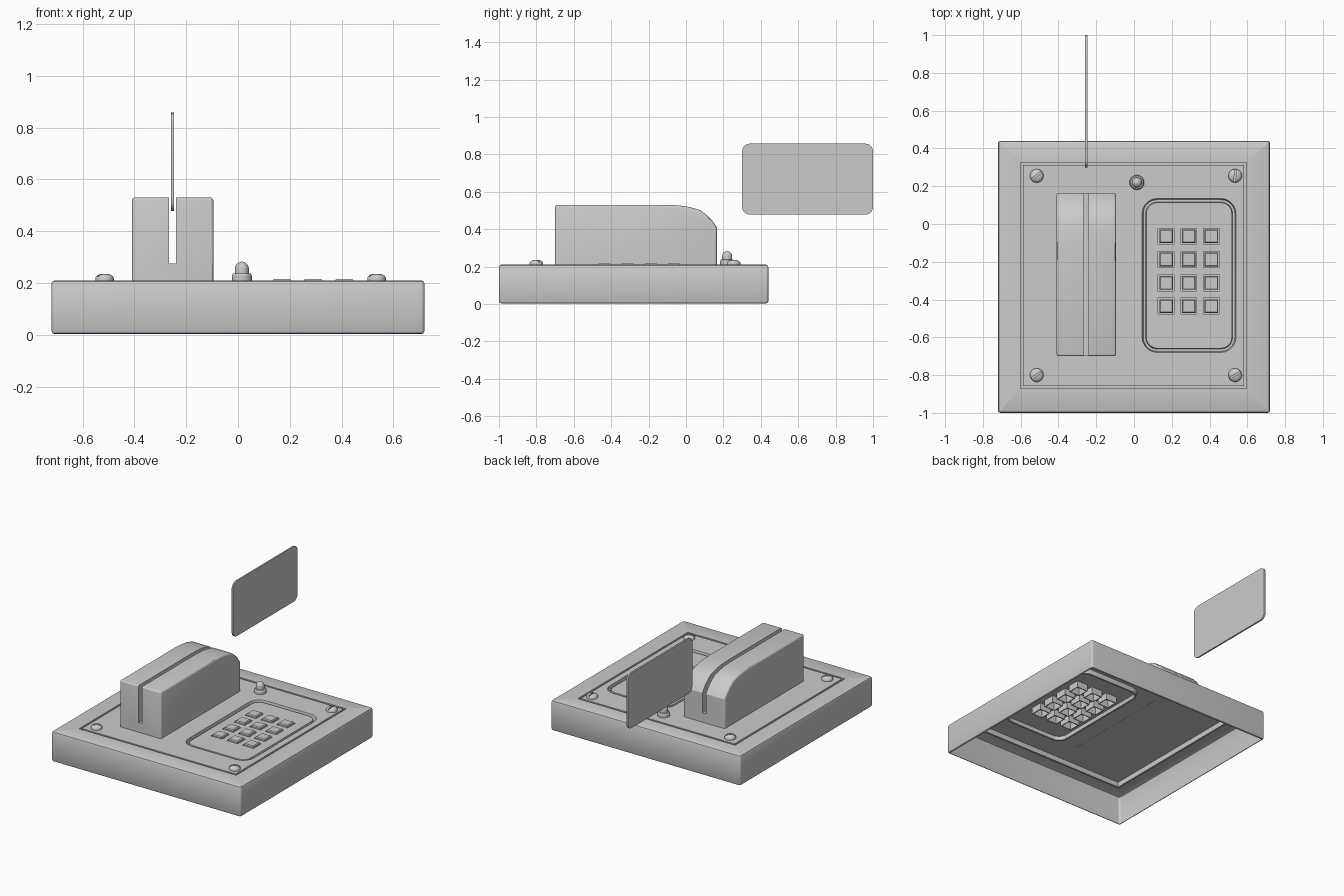
import bpy, bmesh, math
from mathutils import Matrix, Vector

if "Cube" in bpy.data.objects:
    bpy.data.objects.remove(bpy.data.objects["Cube"])


def finish(bm, name, smooth=True):
    me = bpy.data.meshes.new(name)
    bm.to_mesh(me)
    bm.free()
    ob = bpy.data.objects.new(name, me)
    bpy.context.collection.objects.link(ob)
    bpy.ops.object.select_all(action='DESELECT')
    bpy.context.view_layer.objects.active = ob
    ob.select_set(True)
    if smooth:
        bpy.ops.object.shade_smooth_by_angle(angle=math.radians(30))
    return ob


def rect_points(rect, r=0, inset=0, n=5):
    """Counter-clockwise rectangle (x0, x1, y0, y1), optionally rounded."""
    x0, x1, y0, y1 = rect
    x0, x1, y0, y1 = x0 + inset, x1 - inset, y0 + inset, y1 - inset
    if r == 0:
        return [(x0, y0), (x1, y0), (x1, y1), (x0, y1)]
    r = max(r - inset, 0.003)
    centres = [(x1 - r, y0 + r, -90), (x1 - r, y1 - r, 0),
               (x0 + r, y1 - r, 90), (x0 + r, y0 + r, 180)]
    return [(cx + r * math.cos(math.radians(a + 90 * i / n)),
             cy + r * math.sin(math.radians(a + 90 * i / n)))
            for cx, cy, a in centres for i in range(n + 1)]


def add_loop(bm, pts, z):
    return [bm.verts.new((x, y, z)) for x, y in pts]


def loft(bm, loops):
    for a, b in zip(loops, loops[1:]):
        for i in range(len(a)):
            j = (i + 1) % len(a)
            bm.faces.new((a[i], a[j], b[j], b[i]))


def sheet(bm, rect, profile, r=0, holes=(), hole_r=0):
    """Sweep an (inset, z) profile around a rectangle, then fill the middle around holes."""
    loops = [add_loop(bm, rect_points(rect, r, i), z) for i, z in profile]
    loft(bm, loops)
    if not holes:
        bm.faces.new(loops[-1])
        return
    rings = [loops[-1]] + [add_loop(bm, rect_points(h, hole_r), profile[-1][1]) for h in holes]
    edges = []
    for ring in rings:
        for a, b in zip(ring, ring[1:] + ring[:1]):
            edges.append(bm.edges.get((a, b)) or bm.edges.new((a, b)))
    res = bmesh.ops.triangle_fill(bm, use_beauty=True, edges=edges, normal=(0, 0, 1))
    for f in res["geom"]:
        if isinstance(f, bmesh.types.BMFace):
            f.normal_update()
            if f.normal.z < 0:
                f.normal_flip()


def lathe(bm, profile, n=24, closed=False):
    loops = [add_loop(bm, [(r * math.cos(2 * math.pi * i / n), r * math.sin(2 * math.pi * i / n))
                           for i in range(n)], z) for r, z in profile]
    loft(bm, loops)
    bm.faces.new(loops[-1])
    if closed:
        bm.faces.new(loops[0][::-1])


def cut_box(ob, centre, size):
    bm = bmesh.new()
    bmesh.ops.create_cube(bm, size=1, matrix=Matrix.Translation(centre) @ Matrix.Diagonal((*size, 1)))
    cutter = finish(bm, "cutter", False)
    cutter.hide_render = True
    mod = ob.modifiers.new("slot", 'BOOLEAN')
    mod.operation, mod.object, mod.solver = 'DIFFERENCE', cutter, 'EXACT'
    bpy.ops.object.select_all(action='DESELECT')
    bpy.context.view_layer.objects.active = ob
    ob.select_set(True)
    bpy.ops.object.modifier_apply(modifier="slot")
    bpy.data.objects.remove(cutter)
    bpy.ops.object.shade_smooth_by_angle(angle=math.radians(30))


TOP = 0.21
panel_rect = (-0.60, 0.595, -0.87, 0.325)
pad_rect = (0.043, 0.54, -0.68, 0.135)
K = 0.042
key_rects = [(x - K, x + K, y - K, y + K)
             for x in (0.17, 0.29, 0.41) for y in (-0.065, -0.188, -0.312, -0.435)]

# Open-bottomed housing
bm = bmesh.new()
sheet(bm, (-0.72, 0.72, -1.0, 0.44),
      [(0.012, 0.003), (0.004, 0.006), (0, 0.015), (0, 0.197), (0.004, 0.206), (0.013, TOP)],
      r=0.014, holes=[panel_rect])
finish(bm, "housing")

# Top panel with its surrounding groove
bm = bmesh.new()
sheet(bm, panel_rect, [(0, TOP), (0, 0.175), (0.013, 0.175), (0.013, TOP)],
      holes=[pad_rect], hole_r=0.08)
finish(bm, "top_panel")

# Keypad plate with sloped groove
bm = bmesh.new()
sheet(bm, pad_rect, [(0, TOP), (0.006, 0.18), (0.018, 0.18), (0.022, 0.205)],
      r=0.08, holes=key_rects)
finish(bm, "keypad_plate")

# Keys, each in a narrow socket
bm = bmesh.new()
for kr in key_rects:
    sheet(bm, kr, [(0, 0.205), (0, 0.16), (0.006, 0.16), (0.006, 0.21), (0.011, 0.216)])
finish(bm, "keys")

# Card reader block: side profile extruded across, rounded edges, full-length slot
profile = [(-0.70, 0.209), (0.165, 0.209), (0.165, 0.41), (0.145, 0.44), (0.115, 0.472),
           (0.075, 0.502), (0.02, 0.518), (-0.04, 0.527), (-0.11, 0.53), (-0.70, 0.53)]
bm = bmesh.new()
face = bm.faces.new([bm.verts.new((-0.41, y, z)) for y, z in profile])
res = bmesh.ops.extrude_face_region(bm, geom=[face], use_keep_orig=True)
bmesh.ops.translate(bm, vec=(0.315, 0, 0),
                    verts=[v for v in res["geom"] if isinstance(v, bmesh.types.BMVert)])
bmesh.ops.recalc_face_normals(bm, faces=bm.faces)
sharp = [e for e in bm.edges if e.calc_face_angle(0) > math.radians(40)
         and max(v.co.z for v in e.verts) > 0.22]
bmesh.ops.bevel(bm, geom=sharp, offset=0.012, segments=3, profile=0.5, affect='EDGES')
reader = finish(bm, "card_reader")
cut_box(reader, (-0.2535, -0.25, 0.475), (0.027, 1.2, 0.40))

# Swipe card
bm = bmesh.new()
pts = rect_points((0.30, 1.0, 0.478, 0.857), 0.04)
a, b = [[bm.verts.new((x, y, z)) for y, z in pts] for x in (-0.2585, -0.2475)]
loft(bm, [a, b])
bm.faces.new(a[::-1])
bm.faces.new(b)
bmesh.ops.recalc_face_normals(bm, faces=bm.faces)
finish(bm, "card")

# Slotted screws in the panel corners
bm = bmesh.new()
lathe(bm, [(0.036, 0), (0.036, 0.009), (0.032, 0.016), (0.024, 0.022), (0.012, 0.025)], closed=True)
screw = finish(bm, "screw_1")
cut_box(screw, (0, 0, 0.024), (0.1, 0.009, 0.02))
spots = [(-0.515, 0.255, 40), (0.535, 0.255, 85), (-0.515, -0.80, 35), (0.535, -0.80, 30)]
for i, (x, y, angle) in enumerate(spots):
    ob = screw
    if i:
        ob = bpy.data.objects.new(f"screw_{i + 1}", screw.data)
        bpy.context.collection.objects.link(ob)
    ob.location = (x, y, TOP)
    ob.rotation_euler.z = math.radians(angle)

# Indicator lamp: collar and domed bulb
bm = bmesh.new()
lathe(bm, [(0.039, 0), (0.039, 0.018), (0.034, 0.026), (0.028, 0.027)])
ob = finish(bm, "lamp_collar")
ob.location = (0.015, 0.22, TOP)
bm = bmesh.new()
dome = [(0.027 * math.cos(math.radians(t)), 0.045 + 0.027 * math.sin(math.radians(t)))
        for t in (0, 18, 36, 54, 72, 85)]
lathe(bm, [(0.027, 0.02)] + dome)
ob = finish(bm, "lamp_bulb")
ob.location = (0.015, 0.22, TOP)
